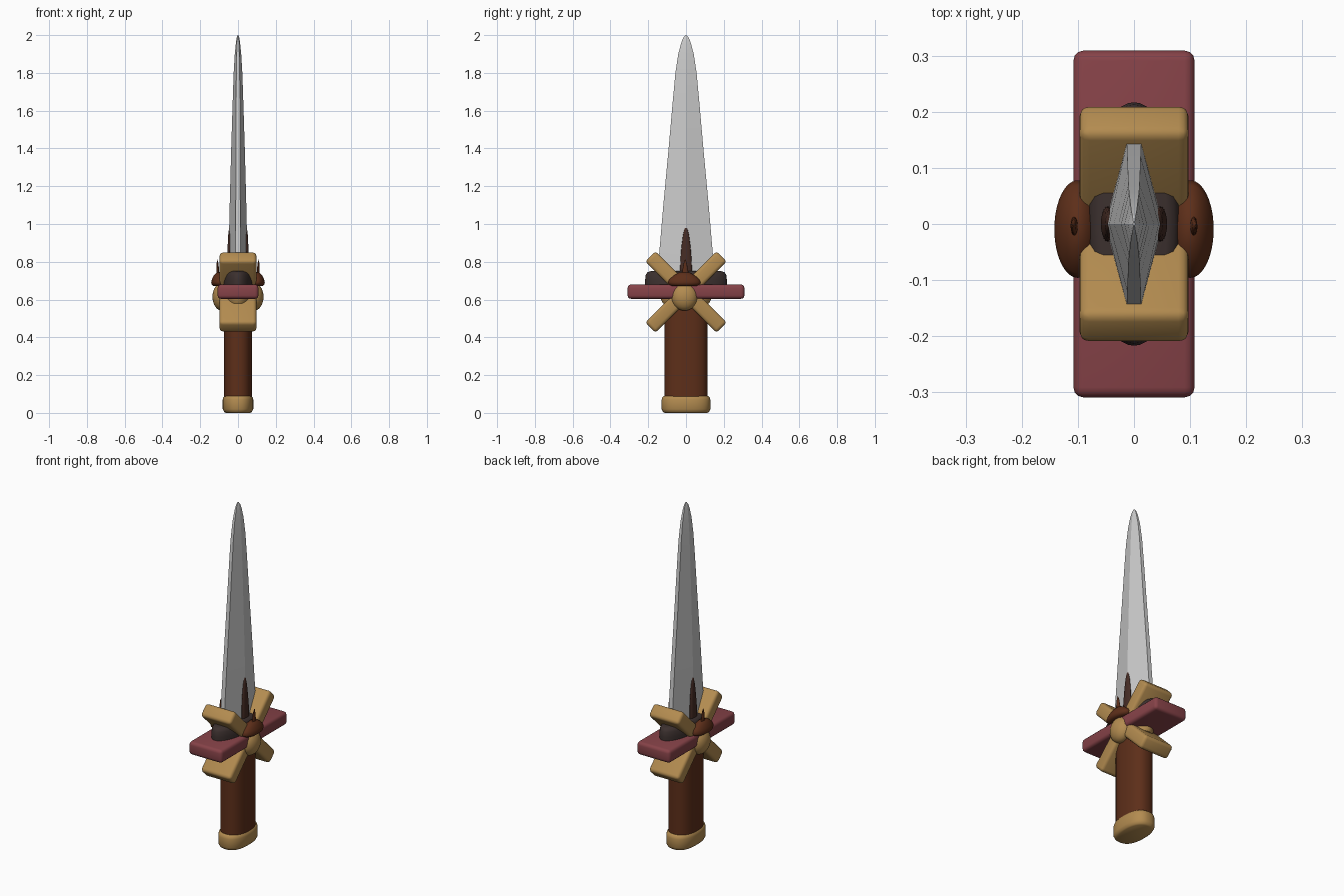
import bpy, bmesh
from math import sin, cos, pi, radians, copysign

if "Cube" in bpy.data.objects:
    bpy.data.objects.remove(bpy.data.objects["Cube"])


def material(name, rgb):
    m = bpy.data.materials.new(name)
    m.diffuse_color = (*rgb, 1)
    m.use_nodes = True
    m.node_tree.nodes["Principled BSDF"].inputs["Base Color"].default_value = m.diffuse_color
    return m


GOLD = material("gold", (0.45, 0.26, 0.08))
RED = material("red", (0.24, 0.055, 0.065))
BROWN = material("brown", (0.11, 0.028, 0.010))
DARK = material("dark", (0.045, 0.030, 0.028))
THORN = material("thorn_brown", (0.06, 0.025, 0.018))


def ring(n=48, power=2.0):
    """Unit superellipse outline."""
    pts = []
    for i in range(n):
        a = 2 * pi * i / n
        c, s = cos(a), sin(a)
        pts.append((copysign(abs(c) ** (2 / power), c), copysign(abs(s) ** (2 / power), s)))
    return pts


def finish(bm, name, mat, angle):
    bmesh.ops.recalc_face_normals(bm, faces=bm.faces)
    me = bpy.data.meshes.new(name)
    bm.to_mesh(me)
    bm.free()
    ob = bpy.data.objects.new(name, me)
    bpy.context.collection.objects.link(ob)
    if mat:
        me.materials.append(mat)
    if angle:
        bpy.ops.object.select_all(action='DESELECT')
        ob.select_set(True)
        bpy.context.view_layer.objects.active = ob
        bpy.ops.object.shade_smooth_by_angle(angle=radians(angle))
    return ob


def loft(name, sections, mat, outline=None, cy=0.0, angle=40):
    """Stack scaled outlines; each section is (z, half x, half y, centre x)."""
    outline = outline or ring()
    bm = bmesh.new()
    rows = [[bm.verts.new((cx + rx * x, cy + ry * y, z)) for x, y in outline]
            for z, rx, ry, cx in sections]
    n = len(outline)
    for a, b in zip(rows, rows[1:]):
        for i in range(n):
            j = (i + 1) % n
            bm.faces.new((a[i], a[j], b[j], b[i]))
    bm.faces.new(rows[0][::-1])
    bm.faces.new(rows[-1])
    return finish(bm, name, mat, angle)


def bar(name, size, z, tilt, mat, bevel):
    bm = bmesh.new()
    bmesh.ops.create_cube(bm, size=1)
    bmesh.ops.scale(bm, vec=size, verts=bm.verts)
    bmesh.ops.bevel(bm, geom=bm.edges[:], offset=bevel, segments=3, profile=0.5, affect='EDGES')
    ob = finish(bm, name, mat, 40)
    ob.location.z = z
    ob.rotation_euler.x = radians(tilt)
    return ob


def ellipsoid(name, centre, radii, mat):
    bm = bmesh.new()
    bmesh.ops.create_uvsphere(bm, u_segments=32, v_segments=16, radius=1)
    bmesh.ops.scale(bm, vec=radii, verts=bm.verts)
    bmesh.ops.translate(bm, vec=centre, verts=bm.verts)
    return finish(bm, name, mat, 60)


# handle: rounded pommel, grip and upper collar
oval = ring(48, 2.4)
loft("pommel", [(0.0, .066, .113, 0), (.006, .074, .122, 0), (.02, .081, .129, 0),
                (.07, .081, .129, 0), (.084, .077, .125, 0), (.09, .070, .117, 0)], GOLD, oval)
loft("grip", [(.08, .074, .113, 0), (.64, .074, .113, 0)], BROWN, oval)
loft("grip_collar", [(.572, .05, .095, 0), (.58, .068, .122, 0), (.60, .076, .132, 0),
                     (.65, .076, .132, 0)], GOLD)

# crossguard: straight red bar and two crossed gold bars
bar("guard_bar", (.216, .618, .076), .642, 0, RED, .018)
for label, tilt in (("a", 45), ("b", -45)):
    bar("cross_bar_" + label, (.195, .535, .078), .64, tilt, GOLD, .018)

# dark socket at the blade root
loft("blade_socket", [(.66, .085, .215, 0), (.70, .085, .217, 0), (.73, .080, .213, 0),
                      (.744, .072, .204, 0), (.75, .058, .188, 0)], DARK)

# blade: thick-edged diamond section, tapering to a rounded tip
blade = bmesh.new()
rows = []
for z, rx, ry, edge in [(.70, .052, .148, .013), (.83, .050, .143, .013),
                        (1.1, .044, .120, .012), (1.4, .036, .092, .011),
                        (1.65, .028, .070, .010), (1.80, .023, .056, .009),
                        (1.90, .017, .041, .007), (1.96, .011, .025, .005),
                        (1.985, .007, .015, .003), (2.0, .002, .003, .001)]:
    rows.append([blade.verts.new((x, y, z)) for x, y in
                 [(rx, 0), (edge, ry), (-edge, ry), (-rx, 0), (-edge, -ry), (edge, -ry)]])
for a, b in zip(rows, rows[1:]):
    for i in range(6):
        j = (i + 1) % 6
        blade.faces.new((a[i], a[j], b[j], b[i]))
blade.faces.new(rows[0][::-1])
blade.faces.new(rows[-1])
finish(blade, "blade", None, 12)

# ornaments on both faces
for side, s in (("left", -1), ("right", 1)):
    ellipsoid("gold_boss_" + side, (s * .085, -.008, .615), (.050, .070, .074), GOLD)
    loft("cap_dome_" + side, [(.672, .030, .066, s * .10), (.680, .040, .082, s * .10),
                              (.692, .042, .087, s * .10), (.708, .038, .078, s * .10),
                              (.728, .028, .055, s * .10), (.742, .015, .030, s * .10),
                              (.746, .004, .008, s * .10)], BROWN, cy=-.009, angle=60)
    loft("small_thorn_" + side, [(.72, .007, .020, s * .106), (.76, .006, .014, s * .107),
                                 (.79, .005, .009, s * .108), (.812, .001, .002, s * .110)],
         BROWN, ring(16), cy=-.004)
    loft("long_thorn_" + side, [(.72, .012, .032, s * .047), (.80, .012, .030, s * .047),
                                (.88, .010, .024, s * .045), (.94, .008, .016, s * .044),
                                (.975, .005, .008, s * .043), (.99, .001, .002, s * .042)],
         THORN, ring(20))
